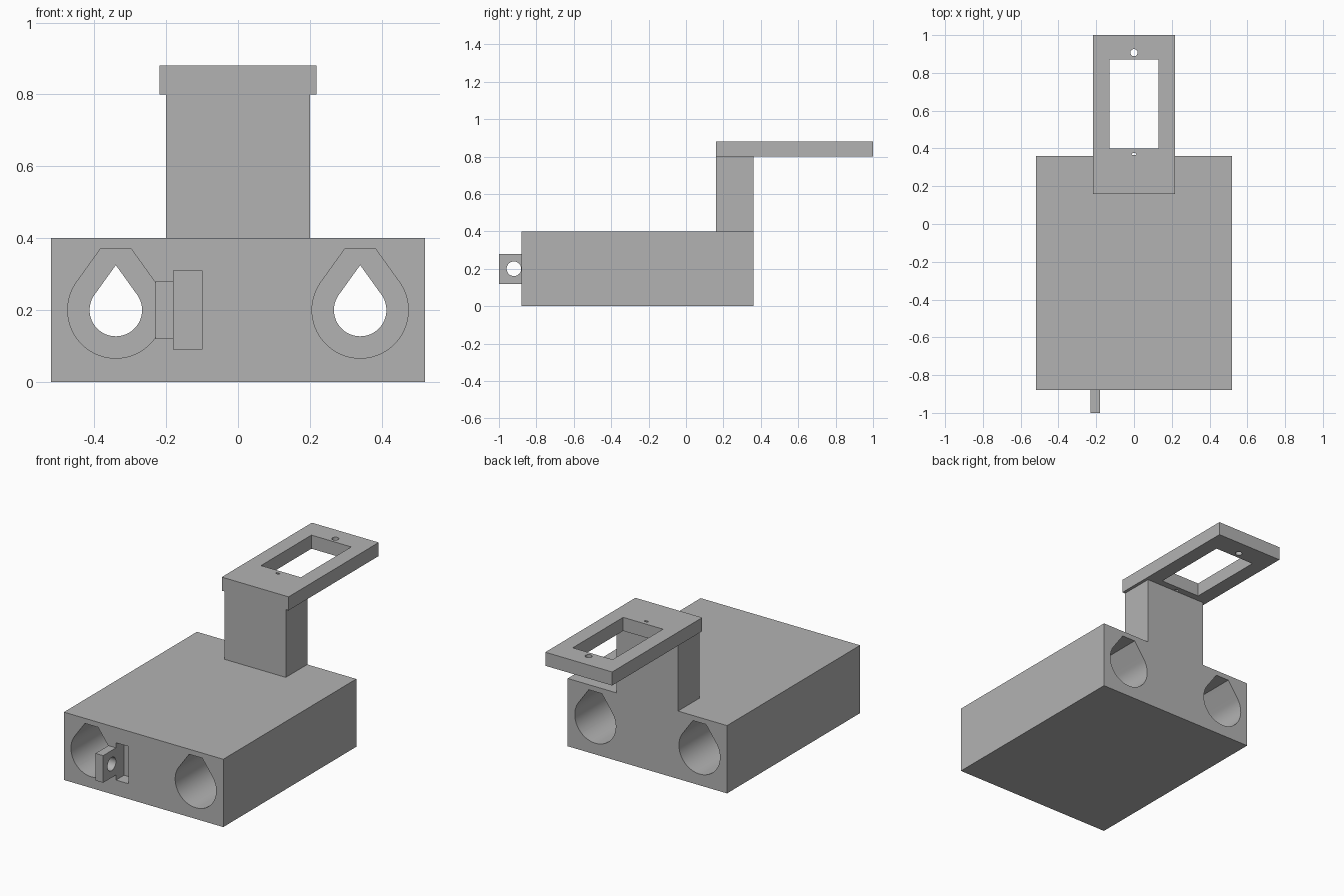
import bpy
import bmesh
from math import sin, cos, pi, radians
from mathutils import Vector

cube = bpy.data.objects.get("Cube")
if cube:
    bpy.data.objects.remove(cube, do_unlink=True)

grey = bpy.data.materials.new("plain grey")
grey.use_nodes = True
grey.diffuse_color = (0.45, 0.45, 0.45, 1)
grey.node_tree.nodes["Principled BSDF"].inputs["Base Color"].default_value = grey.diffuse_color


def prism(name, profile, axis, start, end):
    """Extrude a closed 2D profile along an axis (x: y,z  y: x,z  z: x,y)."""
    index = "xyz".index(axis)
    bm = bmesh.new()

    def point(p, depth):
        co = list(p)
        co.insert(index, depth)
        return Vector(co)

    face = bm.faces.new([bm.verts.new(point(p, start)) for p in profile])
    new = bmesh.ops.extrude_face_region(bm, geom=[face])["geom"]
    shift = Vector((0, 0, 0))
    shift[index] = end - start
    bmesh.ops.translate(bm, verts=[v for v in new if isinstance(v, bmesh.types.BMVert)], vec=shift)
    bmesh.ops.recalc_face_normals(bm, faces=bm.faces)
    mesh = bpy.data.meshes.new(name)
    bm.to_mesh(mesh)
    bm.free()
    mesh.materials.append(grey)
    obj = bpy.data.objects.new(name, mesh)
    bpy.context.collection.objects.link(obj)
    return obj


def box(name, x, y, z):
    return prism(name, [(x[0], y[0]), (x[1], y[0]), (x[1], y[1]), (x[0], y[1])], "z", *z)


def ellipse(center, rx, ry, steps=48):
    return [(center[0] + rx * cos(2 * pi * i / steps), center[1] + ry * sin(2 * pi * i / steps))
            for i in range(steps)]


def teardrop(x, z, r, flat_top=None, steps=48):
    """Circle whose upper tangents meet in a point or a short flat."""
    tangent = radians(54.3)
    sweep = 2 * (pi - tangent)
    pts = []
    for i in range(steps + 1):
        a = tangent + sweep * i / steps
        pts.append((x + r * sin(a), z + r * cos(a)))
    if flat_top is None:
        pts.append((x, z + r / cos(tangent)))
    else:
        half = (r - flat_top * cos(tangent)) / sin(tangent)
        pts += [(x - half, z + flat_top), (x + half, z + flat_top)]
    return pts


def cut(obj, cutters):
    """Subtract the cutters, then remove them and smooth the round walls."""
    bpy.ops.object.select_all(action="DESELECT")
    bpy.context.view_layer.objects.active = obj
    obj.select_set(True)
    for cutter in cutters:
        cutter.hide_render = True
        mod = obj.modifiers.new("cut", "BOOLEAN")
        mod.operation = "DIFFERENCE"
        mod.solver = "EXACT"
        mod.object = cutter
        bpy.ops.object.modifier_apply(modifier=mod.name)
        bpy.data.objects.remove(cutter, do_unlink=True)
    bpy.ops.object.shade_smooth_by_angle(angle=radians(30))


# Main block with rod holes, wider bearing bores at both ends and a nut pocket
front, back = -0.88, 0.36
bore_depth = 0.45
body = box("carriage_body", (-0.52, 0.52), (front, back), (0, 0.4))
cutters = []
for side in (-1, 1):
    x = side * 0.34
    cutters.append(prism("rod_hole", teardrop(x, 0.2, 0.073), "y", front - 0.1, back + 0.1))
    bore = teardrop(x, 0.2, 0.134, 0.17)
    cutters.append(prism("front_bore", bore, "y", front - 0.1, front + bore_depth))
    cutters.append(prism("back_bore", bore, "y", back - bore_depth, back + 0.1))
cutters.append(box("nut_pocket", (-0.18, -0.10), (front - 0.1, front + 0.075), (0.09, 0.31)))
cut(body, cutters)

# Front tab with a cross hole
tab = box("front_tab", (-0.23, -0.18), (-1, front), (0.12, 0.28))
cut(tab, [prism("tab_hole", ellipse((-0.92, 0.2), 0.039, 0.039), "x", -0.4, 0)])

# Upright post at the back
box("rear_post", (-0.2, 0.2), (0.16, back), (0.4, 0.8))

# Overhanging mounting plate with window and screw holes
plate = box("mounting_plate", (-0.218, 0.218), (0.16, 1), (0.8, 0.88))
cut(plate, [
    box("window", (-0.13, 0.13), (0.4, 0.87), (0.7, 1)),
    prism("rear_screw_hole", ellipse((0, 0.907), 0.019, 0.019, 32), "z", 0.7, 1),
    prism("front_screw_hole", ellipse((0, 0.37), 0.013, 0.006, 24), "z", 0.7, 1),
])
